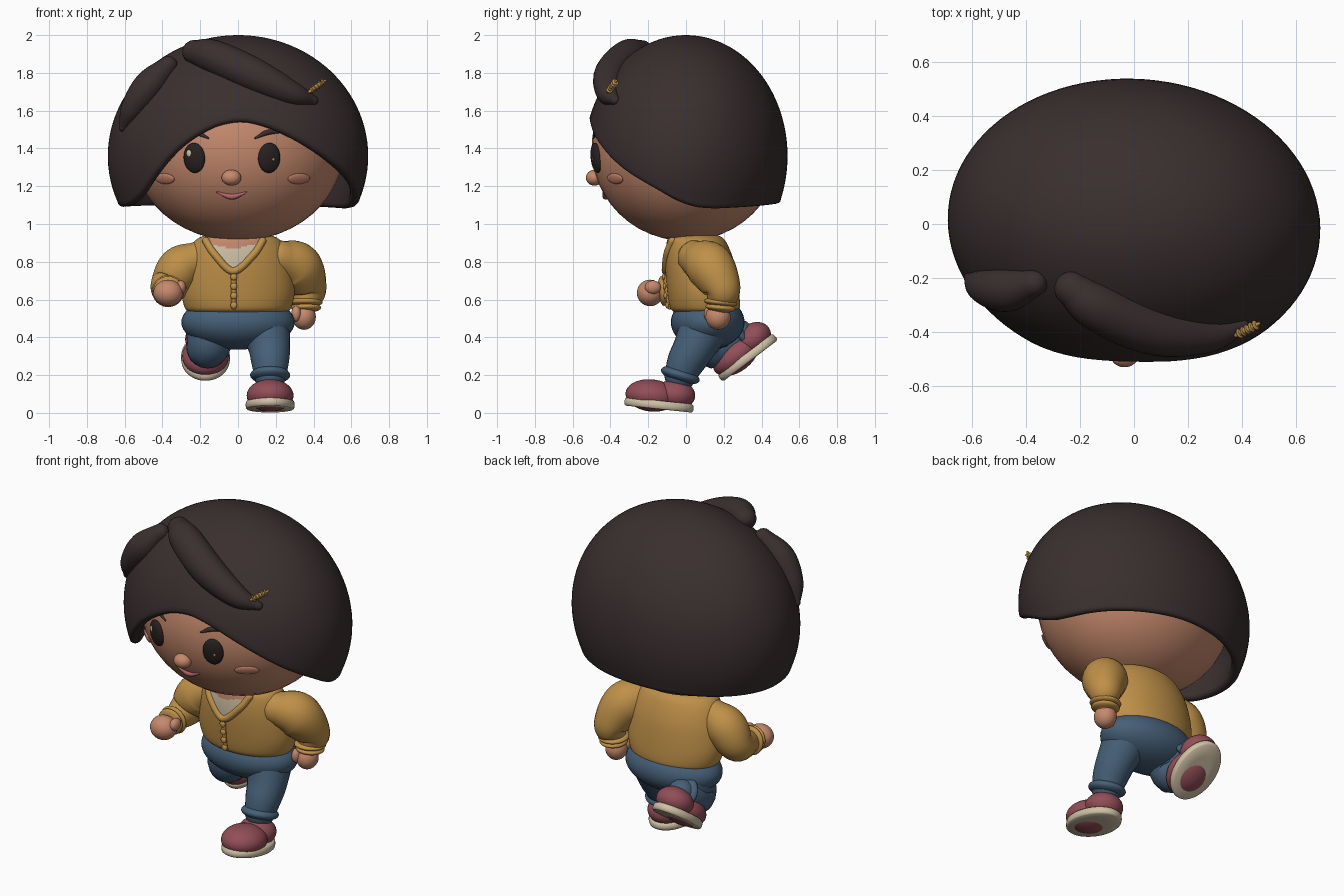
import bpy, bmesh
from math import sin, cos, pi, sqrt, acos, radians
from mathutils import Vector, Matrix

cube = bpy.data.objects.get("Cube")
if cube:
    bpy.data.objects.remove(cube)


def material(name, r, g, b):
    m = bpy.data.materials.new(name)
    m.use_nodes = True
    m.diffuse_color = (r, g, b, 1)
    bsdf = next(n for n in m.node_tree.nodes if n.type == "BSDF_PRINCIPLED")
    bsdf.inputs["Base Color"].default_value = (r, g, b, 1)
    bsdf.inputs["Roughness"].default_value = 0.7
    return m


HAIR = material("dark brown hair", .042, .028, .028)
SKIN = material("warm skin", .56, .25, .15)
BLUSH = material("blush", .56, .22, .14)
MUSTARD = material("mustard knit", .52, .28, .065)
DENIM = material("blue denim", .06, .115, .185)
SHOE = material("rose shoe", .29, .075, .095)
CREAM = material("cream", .62, .53, .38)
EYE = material("eye black", .022, .015, .015)
LIP = material("pink lip", .45, .13, .14)


def finish(name, bm, *mats):
    bmesh.ops.recalc_face_normals(bm, faces=bm.faces)
    for f in bm.faces:
        f.smooth = True
    me = bpy.data.meshes.new(name)
    bm.to_mesh(me)
    bm.free()
    for m in mats:
        me.materials.append(m)
    ob = bpy.data.objects.new(name, me)
    bpy.context.collection.objects.link(ob)
    return ob


def loft(name, rings, *mats, rule=None):
    """Skin a list of equal rings and close both ends."""
    bm = bmesh.new()
    loops = [[bm.verts.new(p) for p in ring] for ring in rings]
    n = len(loops[0])
    for a, b in zip(loops, loops[1:]):
        for i in range(n):
            j = (i + 1) % n
            bm.faces.new((a[i], a[j], b[j], b[i]))
    bm.faces.new(loops[0][::-1])
    bm.faces.new(loops[-1])
    if rule:
        for f in bm.faces:
            f.material_index = rule(f.calc_center_median())
    return finish(name, bm, *mats)


def ball(name, loc, size, mat, rot=Matrix()):
    bm = bmesh.new()
    m = Matrix.Translation(loc) @ rot.to_4x4() @ Matrix.Diagonal((*size, 1))
    bmesh.ops.create_uvsphere(bm, u_segments=40, v_segments=24, radius=1, matrix=m)
    return finish(name, bm, mat)


def spline(pts, steps=8):
    """Smooth path through tuples of any length."""
    p = [Vector(q) for q in pts]
    p = [2 * p[0] - p[1]] + p + [2 * p[-1] - p[-2]]
    out = []
    for a, b, c, d in zip(p, p[1:], p[2:], p[3:]):
        for k in range(steps):
            t = k / steps
            out.append(.5 * (2 * b + (c - a) * t + (2 * a - 5 * b + 4 * c - d) * t * t
                             + (3 * b - a - 3 * c + d) * t ** 3))
    return out + [p[-2]]


def tube(name, pts, mat, sides=24):
    """Round-ended tube through (x, y, z, radius) points."""
    path = spline(pts)
    pos, rad = [Vector(q[:3]) for q in path], [q[3] for q in path]
    tan = [(pos[min(i + 1, len(pos) - 1)] - pos[max(i - 1, 0)]).normalized()
           for i in range(len(pos))]
    caps = [radians(a) for a in (5, 25, 45, 65)]
    spec = [(pos[0] - tan[0] * rad[0] * cos(a), tan[0], rad[0] * sin(a)) for a in caps]
    spec += list(zip(pos, tan, rad))
    spec += [(pos[-1] + tan[-1] * rad[-1] * cos(a), tan[-1], rad[-1] * sin(a)) for a in caps[::-1]]
    side = tan[0].orthogonal()
    rings = []
    for c, t, r in spec:
        side = (side - t * side.dot(t)).normalized()
        up = t.cross(side)
        rings.append([c + r * (side * cos(2 * pi * i / sides) + up * sin(2 * pi * i / sides))
                      for i in range(sides)])
    return loft(name, rings, mat)


def cuff(name, loc, axis, r, thick, mat):
    ball(name, loc, (r, r, thick), mat, Vector(axis).to_track_quat('Z', 'Y').to_matrix())


# Head and a helper that finds points on the face
HC, HR = Vector((0, 0, 1.4)), Vector((.56, .5, .49))
ball("head", HC, HR, SKIN)


def face_point(x, z, out=0):
    y = -HR.y * sqrt(1 - (x / HR.x) ** 2 - ((z - HC.z) / HR.z) ** 2)
    p = Vector((x, y, z))
    n = Vector([(p[i] - HC[i]) / HR[i] ** 2 for i in range(3)]).normalized()
    return p + n * out, n


def badge(name, x, z, w, h, d, mat, out=0):
    p, n = face_point(x, z, out)
    ball(name, p, (w, h, d), mat, n.to_track_quat('Z', 'Y').to_matrix())


def face_stroke(name, pts, mat):
    tube(name, [(*face_point(x, z)[0], r) for x, z, r in pts], mat, 12)


for s, side in ((1, "left"), (-1, "right")):
    c = -.033
    badge(side + "_eye", c + s * .198, 1.35, .06, .08, .026, EYE)
    badge(side + "_cheek", c + s * .355, 1.24, .07, .03, .012, BLUSH)
    face_stroke(side + "_eyebrow", [(c + s * .125, 1.455, .005), (c + s * .19, 1.485, .014),
                                    (c + s * .25, 1.485, .005)], HAIR)
badge("right_eye_glint", -.25, 1.375, .014, .018, .006, CREAM, .022)
badge("left_eye_glint", .18, 1.345, .007, .009, .005, MUSTARD, .024)
ball("nose", (-.035, -.485, 1.245), (.052, .045, .042), SKIN)
face_stroke("mouth", [(-.11, 1.168, .004), (-.033, 1.145, .016), (.045, 1.168, .004)], LIP)

# Hair cap with a hem whose height follows the angle around the head
HEM = [(-180, 1.12), (-90, 1.1), (-58, 1.11), (-42, 1.21), (-33, 1.33), (-17, 1.48),
       (0, 1.56), (14, 1.54), (28, 1.47), (43, 1.38), (59, 1.28), (72, 1.22),
       (94, 1.11), (109, 1.09), (135, 1.1), (180, 1.12)]


def hem(a):
    a = (a + 180) % 360 - 180
    for (a0, z0), (a1, z1) in zip(HEM, HEM[1:]):
        if a <= a1:
            return z0 + (z1 - z0) * (a - a0) / (a1 - a0)


def hair_ring(t, scale=1, drop=0):
    ring = []
    for i in range(96):
        deg = i * 360 / 96
        z = sum(hem(deg + k) for k in (-8, -4, 0, 4, 8)) / 5 + .015
        phi, a = t * acos((z - 1.36) / .64), radians(deg)
        p = Vector((.69 * scale * sin(phi) * sin(a), -.537 * scale * sin(phi) * cos(a),
                    1.36 + .64 * cos(phi) - drop))
        ring.append(Matrix.Rotation(radians(-4), 3, 'Z') @ p)
    return ring


rings = [hair_ring(k / 32) for k in [.1] + list(range(1, 33))]
rings += [hair_ring(1, 1 - .045 * (1 - cos(w)), .025 * sin(w))
          for w in [pi * k / 6 for k in range(1, 7)]]
rings += [hair_ring(.9, .9), hair_ring(.6, .88)]
loft("hair_cap", rings, HAIR)

tube("hair_swoop", [(-.23, -.24, 1.91, .065), (-.13, -.31, 1.885, .09), (.08, -.395, 1.79, .092),
                    (.28, -.41, 1.695, .065), (.4, -.375, 1.655, .025)], HAIR)
tube("hair_side_lock", [(-.37, -.22, 1.84, .05), (-.47, -.245, 1.735, .08),
                        (-.56, -.23, 1.61, .062), (-.61, -.2, 1.51, .02)], HAIR)

# Hairpin made of a bar with small ridges
pin, step = Vector((.42, -.39, 1.73)), Vector((.042, .022, .03))
tube("hairpin", [(*(pin - step), .008), (*pin, .014), (*(pin + step), .006)], MUSTARD, 12)
for k in range(-2, 3):
    cuff("hairpin_ridge", pin + step * k * .35, step, .019, .006, MUSTARD)

# Jacket body: (height, half width, half depth, centre y)
BODY = spline([(.53, .255, .165, .105), (.56, .283, .185, .1), (.65, .3, .19, .09),
               (.78, .285, .185, .075), (.88, .25, .165, .06), (.93, .2, .14, .05),
               (.95, .11, .08, .05)])


def neckline(p):
    if p.y > .03 or abs(p.x + .025) > (p.z - .745) * .95:
        return 0
    return 2 if p.z > .865 + .25 * abs(p.x + .025) else 1


loft("jacket", [[(w * cos(2 * pi * i / 96), cy + d * sin(2 * pi * i / 96), z) for i in range(96)]
                for z, w, d, cy in BODY], MUSTARD, CREAM, SKIN, rule=neckline)
ball("neck", (-.02, .03, .91), (.13, .11, .07), SKIN)


def chest(x, z, r):
    _, w, d, cy = min(BODY, key=lambda q: abs(q[0] - z))
    return (x, cy - d * sqrt(1 - (x / w) ** 2), z, r)


tube("collar", [chest(x, z, .02) for x, z in ((-.17, .91), (-.12, .835), (-.025, .75),
                                              (.08, .835), (.13, .91))], MUSTARD, 16)
tube("placket", [chest(-.022, z, .014) for z in (.75, .65, .56)], MUSTARD, 16)
for k in range(4):
    ball("button", Vector(chest(-.022, .72 - k * .05, 0)[:3]) - Vector((0, .012, 0)),
         (.018, .01, .018), MUSTARD)

# Sleeves, cuffs and hands
tube("left_sleeve", [(.22, .05, .82, .095), (.315, .125, .775, .128), (.37, .19, .66, .1),
                     (.362, .185, .59, .072)], MUSTARD)
tube("right_sleeve", [(-.21, .05, .82, .09), (-.305, .05, .765, .118), (-.365, .03, .67, .1),
                      (-.37, -.07, .645, .07)], MUSTARD)
for k in range(2):
    cuff("left_cuff", (.36, .183, .585 - k * .028), (0, .1, 1), .088 - k * .008, .025, MUSTARD)
    cuff("right_cuff", (-.37, -.095 - k * .028, .645), (0, 1, .1), .085 - k * .006, .025, MUSTARD)
ball("left_hand", (.35, .17, .508), (.062, .066, .068), SKIN)
ball("left_thumb", (.308, .125, .525), (.026, .03, .042), SKIN)
ball("right_hand", (-.37, -.19, .635), (.078, .07, .07), SKIN)
ball("right_thumb", (-.302, -.175, .665), (.028, .042, .036), SKIN)

# Trousers
ball("hips", (0, .115, .48), (.3, .195, .145), DENIM)
tube("left_trouser_leg", [(.14, .1, .46, .135), (.165, .045, .35, .112),
                          (.17, 0, .27, .1), (.17, -.03, .2, .085)], DENIM)
tube("right_trouser_leg", [(-.14, .14, .44, .135), (-.16, .14, .35, .115),
                           (-.17, .22, .375, .1), (-.17, .28, .415, .08)], DENIM)
cuff("left_trouser_cuff", (.17, -.03, .2), (0, .3, 1), .106, .04, DENIM)
cuff("right_trouser_cuff", (-.17, .285, .42), (0, .8, .6), .1, .035, DENIM)


# Shoes, built flat and then pitched into the stride
def shoe(side, loc, pitch):
    place = Matrix.Translation(loc) @ Matrix.Rotation(radians(pitch), 4, 'X')
    sole = [[(.13 * s * cos(2 * pi * i / 48), .185 * s * sin(2 * pi * i / 48), z) for i in range(48)]
            for z, s in ((0, .5), (0, .94), (.006, .985), (.02, 1), (.038, .985), (.045, .93))]
    parts = [loft(side + "_sole", sole, CREAM),
             ball(side + "_shoe_toe", (0, -.045, .068), (.124, .138, .085), SHOE),
             ball(side + "_shoe_heel", (0, .08, .085), (.108, .105, .08), SHOE)]
    for ob in parts:
        ob.data.transform(place)


shoe("left", (.17, -.145, .02), -6)
shoe("right", (-.172, .34, .275), 37)
